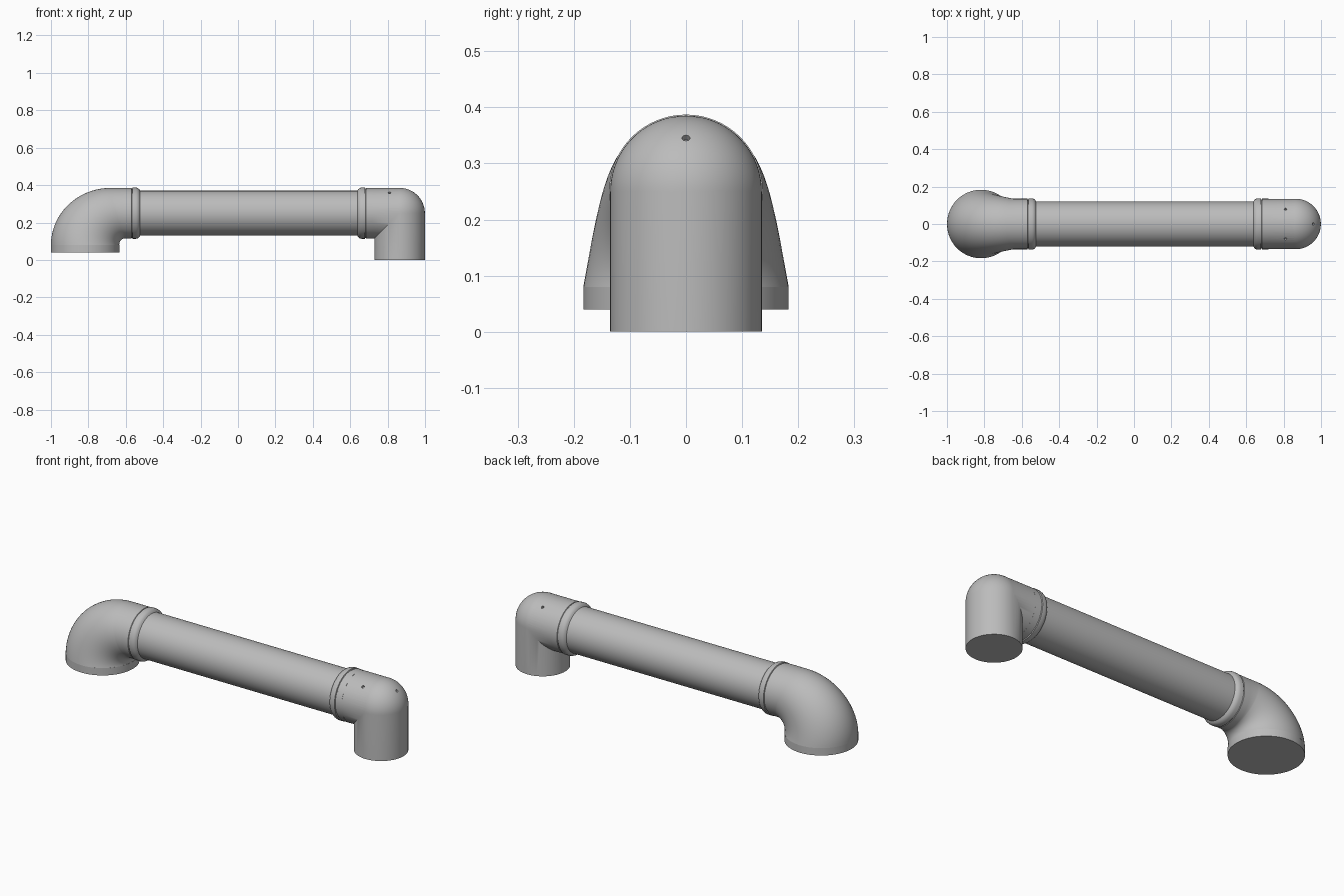
import bpy, bmesh
from math import sin, cos, pi, radians
from mathutils import Vector, Matrix

cube = bpy.data.objects.get("Cube")
if cube:
    bpy.data.objects.remove(cube, do_unlink=True)

SEG = 64
AXIS_Z = 0.25      # height of the horizontal pipe axis
R = 0.135          # fitting radius

grey = bpy.data.materials.new("pipe grey")
grey.use_nodes = True
grey.diffuse_color = (0.5, 0.5, 0.5, 1)
grey.node_tree.nodes["Principled BSDF"].inputs["Base Color"].default_value = (0.5, 0.5, 0.5, 1)


def skin(name, rings):
    """Closed surface through a list of point rings, capped at both ends."""
    bm = bmesh.new()
    loops = [[bm.verts.new(p) for p in ring] for ring in rings]
    for a, b in zip(loops, loops[1:]):
        for i in range(SEG):
            j = (i + 1) % SEG
            bm.faces.new((a[i], a[j], b[j], b[i]))
    bm.faces.new(loops[0])
    bm.faces.new(loops[-1])
    bmesh.ops.recalc_face_normals(bm, faces=bm.faces)
    mesh = bpy.data.meshes.new(name)
    bm.to_mesh(mesh)
    bm.free()
    obj = bpy.data.objects.new(name, mesh)
    bpy.context.collection.objects.link(obj)
    mesh.materials.append(grey)
    return obj


def ring(centre, u, v):
    """Ellipse with half axes u and v."""
    return [Vector(centre) + Vector(u) * cos(2 * pi * i / SEG) + Vector(v) * sin(2 * pi * i / SEG)
            for i in range(SEG)]


def lathe_x(name, profile):
    return skin(name, [ring((x, 0, AXIS_Z), (0, r, 0), (0, 0, r)) for x, r in profile])


def lathe_z(name, x, profile):
    return skin(name, [ring((x, 0, z), (r, 0, 0), (0, r, 0)) for z, r in profile])


def smooth(obj):
    bpy.ops.object.select_all(action="DESELECT")
    obj.select_set(True)
    bpy.context.view_layer.objects.active = obj
    bpy.ops.object.shade_smooth_by_angle(angle=radians(32))


def apply_boolean(target, tool, operation):
    mod = target.modifiers.new(operation, "BOOLEAN")
    mod.operation = operation
    mod.solver = "EXACT"
    mod.object = tool
    bpy.context.view_layer.objects.active = target
    bpy.ops.object.modifier_apply(modifier=mod.name)
    bpy.data.objects.remove(tool, do_unlink=True)


# Long straight pipe
smooth(lathe_x("main_pipe", [(-0.6, 0.12), (0.71, 0.12)]))

# Collars where the pipe enters each fitting: seam, sleeve, rounded lip
collar = [(0, R), (0.035, R), (0.037, 0.132), (0.04, 0.132), (0.042, 0.137),
          (0.06, 0.137), (0.07, 0.134), (0.077, 0.128), (0.082, 0.12)]
for name, start, way in (("right_collar", -0.605, 1), ("left_collar", 0.72, -1)):
    smooth(lathe_x(name, [(start + way * d, r) for d, r in collar]))

# Reducing elbow: sections span an outer and an inner arc
sections = []
STEPS = 32
for k in range(STEPS + 1):
    t = k / STEPS
    a = t * pi / 2
    outer = Vector((-0.68 - 0.32 * cos(a), 0, 0.08 + 0.305 * sin(a)))
    inner = Vector((-0.605 - 0.03 * cos(a), 0, 0.08 + 0.035 * sin(a)))
    width = 0.183 + (R - 0.183) * t
    sections.append(ring((outer + inner) / 2, (outer - inner) / 2, (0, width, 0)))
sections.append(ring((-0.604, 0, AXIS_Z), (0, 0, R), (0, R, 0)))
smooth(skin("reducing_elbow", sections))

# Wide mouth below the reducing elbow
smooth(lathe_z("elbow_mouth", -0.817, [(0.04, 0.183), (0.08, 0.183)]))

# Domed elbow: upright with a round top joined to a horizontal stub
CX = 0.864
dome = [(AXIS_Z + R * sin(a), R * cos(a)) for a in [k * pi / 2 / 24.1 for k in range(25)]]
elbow = lathe_z("domed_elbow", CX, [(0, R)] + dome)
stub = lathe_x("stub", [(0.72, R - 0.0003), (CX, R - 0.0003)])
apply_boolean(elbow, stub, "UNION")

# Small screw holes: one on the dome, two on the stub
holes = [((CX, 0, AXIS_Z), (1, 0, 1)),
         ((0.81, 0, AXIS_Z), (0, 0.08, 0.11)),
         ((0.81, 0, AXIS_Z), (0, -0.08, 0.11))]
for origin, direction in holes:
    d = Vector(direction).normalized()
    drill = lathe_z("drill", 0, [(-0.012, 0.007), (0.02, 0.007)])
    turn = d.to_track_quat("Z", "Y").to_matrix().to_4x4()
    drill.data.transform(Matrix.Translation(Vector(origin) + d * R) @ turn)
    apply_boolean(elbow, drill, "DIFFERENCE")
smooth(elbow)
